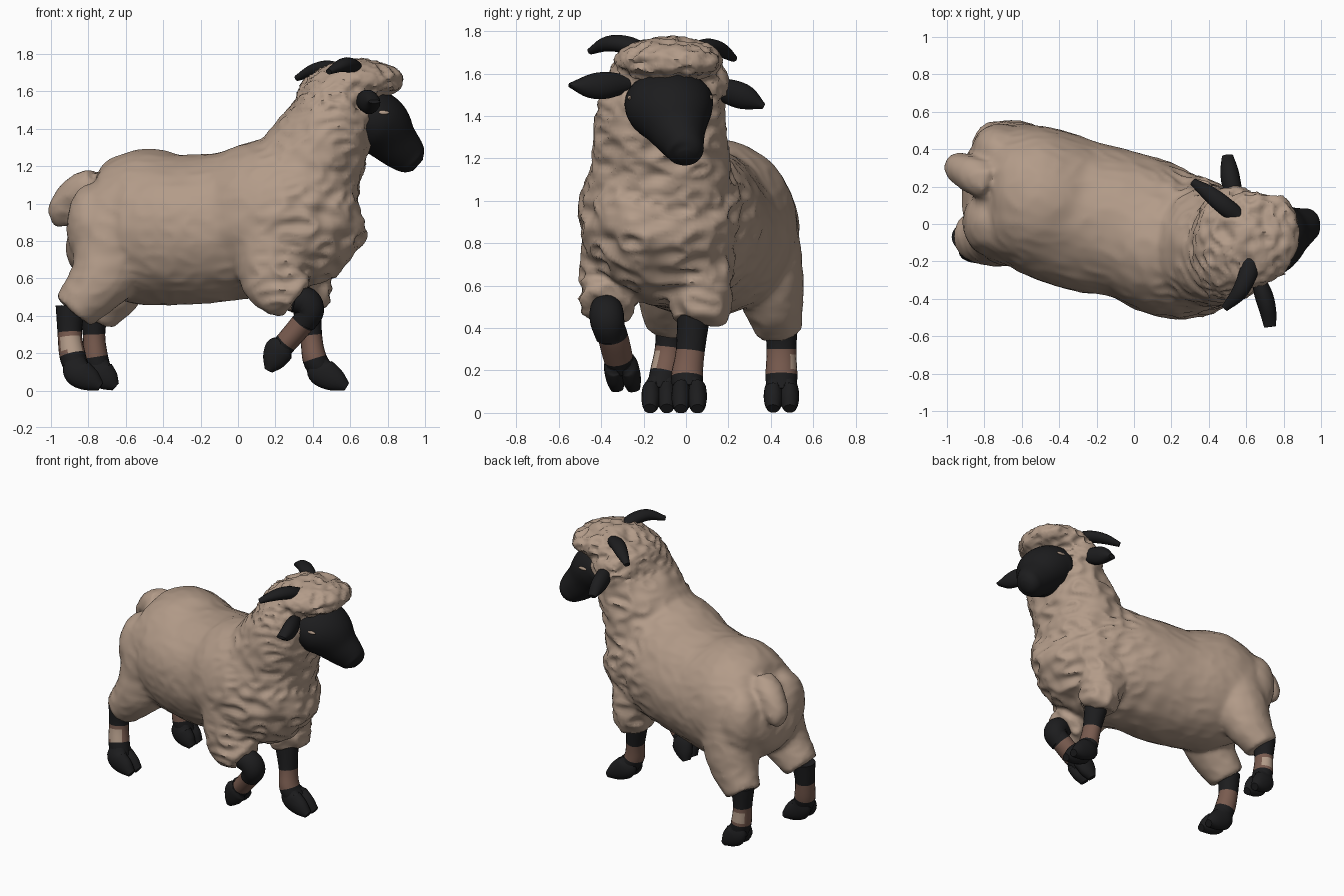
import bpy, bmesh, math
from mathutils import Vector, noise

cube = bpy.data.objects.get("Cube")
if cube:
    bpy.data.objects.remove(cube, do_unlink=True)


def material(name, rgb):
    m = bpy.data.materials.new(name)
    m.use_nodes = True
    m.diffuse_color = (*rgb, 1)
    bsdf = next(n for n in m.node_tree.nodes if n.type == "BSDF_PRINCIPLED")
    bsdf.inputs["Base Color"].default_value = (*rgb, 1)
    bsdf.inputs["Roughness"].default_value = 0.9
    return m


WOOL = material("tan_wool", (0.45, 0.33, 0.25))
DARK = material("black_hide", (0.012, 0.012, 0.013))
BROWN = material("brown_band", (0.19, 0.105, 0.078))
X, Y, Z = Vector((1, 0, 0)), Vector((0, 1, 0)), Vector((0, 0, 1))


def spline(points, steps):
    """Catmull-Rom through (x, y, z, width, depth) sections."""
    p = [Vector(q) for q in points]
    p = [p[0] * 2 - p[1]] + p + [p[-1] * 2 - p[-2]]
    out = []
    for a, b, c, d in zip(p, p[1:], p[2:], p[3:]):
        for i in range(steps):
            t = i / steps
            out.append((b * 2 + (c - a) * t + (a * 2 - b * 5 + c * 4 - d) * t * t
                        + (b * 3 - a - c * 3 + d) * t ** 3) * 0.5)
    return out + [p[-2]]


def tube(bm, points, ref=Y, sides=20, steps=5, mats=None):
    """Loft elliptical rings along a path; ref is the width direction."""
    path = spline(points, steps)
    centres = [Vector(q[:3]) for q in path]
    rings = []
    for i, q in enumerate(path):
        t = (centres[min(i + 1, len(path) - 1)] - centres[max(i - 1, 0)]).normalized()
        u = (ref - t * ref.dot(t)).normalized()
        w = t.cross(u)
        ring = []
        for k in range(sides):
            a = math.tau * k / sides
            co = (centres[i] + u * max(q[3], 0.004) * math.cos(a)
                  + w * max(q[4], 0.004) * math.sin(a))
            co.z = max(co.z, 0)
            ring.append(bm.verts.new(co))
        rings.append(ring)
    for i, (r, s) in enumerate(zip(rings, rings[1:])):
        for k in range(sides):
            j = (k + 1) % sides
            f = bm.faces.new((r[k], r[j], s[j], s[k]))
            f.material_index = mats[i // steps] if mats else 0
    bm.faces.new(rings[0])
    bm.faces.new(rings[-1])


def ball(bm, centre, radii):
    made = bmesh.ops.create_uvsphere(bm, u_segments=20, v_segments=12, radius=1)
    for v in made["verts"]:
        v.co = Vector(centre) + Vector(a * b for a, b in zip(v.co, radii))


def finish(bm, name, mats, angle=50):
    bmesh.ops.recalc_face_normals(bm, faces=bm.faces)
    mesh = bpy.data.meshes.new(name)
    bm.to_mesh(mesh)
    bm.free()
    ob = bpy.data.objects.new(name, mesh)
    bpy.context.collection.objects.link(ob)
    for m in mats:
        mesh.materials.append(m)
    bpy.ops.object.select_all(action="DESELECT")
    ob.select_set(True)
    bpy.context.view_layer.objects.active = ob
    bpy.ops.object.shade_smooth_by_angle(angle=math.radians(angle))
    return ob


# Fleece: trunk, neck, head, upper legs, buttocks and tail fused together
bm = bmesh.new()
tube(bm, [(-.88, .16, .92, .2, .16), (-.77, .16, .89, .33, .31), (-.55, .14, .88, .39, .41),
          (-.3, .05, .86, .4, .4), (0, -.02, .89, .39, .4), (.2, -.11, .93, .39, .42),
          (.4, -.12, .95, .36, .38), (.55, -.11, .98, .27, .27), (.6, -.1, 1, .15, .16)], sides=32)
tube(bm, [(.3, -.12, 1, .36, .34), (.38, -.12, 1.2, .32, .29), (.49, -.12, 1.4, .3, .24),
          (.53, -.1, 1.54, .27, .21), (.55, -.09, 1.62, .2, .16)], sides=32)
ball(bm, (.53, -.09, 1.55), (.22, .285, .18))
ball(bm, (.63, -.08, 1.655), (.22, .25, .11))
ball(bm, (.76, -.06, 1.655), (.115, .215, .075))
tube(bm, [(.16, -.3, .85, .19, .22), (.2, -.36, .6, .15, .18), (.31, -.38, .49, .12, .12)])
tube(bm, [(.32, .03, .85, .19, .2), (.35, .07, .6, .15, .15), (.37, .055, .43, .125, .11)])
tube(bm, [(-.62, -.02, .85, .21, .26), (-.73, -.07, .6, .16, .18), (-.88, -.07, .42, .125, .12)])
tube(bm, [(-.6, .33, .85, .2, .24), (-.66, .4, .58, .16, .18), (-.77, .44, .39, .115, .12)])
ball(bm, (-.77, .01, .87), (.15, .18, .24))
ball(bm, (-.72, .38, .87), (.15, .16, .24))
tube(bm, [(-.76, .22, 1.12, .09, .08), (-.86, .26, 1.06, .1, .09), (-.925, .295, .98, .085, .085),
          (-.945, .31, .92, .065, .06), (-.945, .31, .88, .03, .03)])
fleece = finish(bm, "fleece", [WOOL])
remesh = fleece.modifiers.new("fuse", "REMESH")
remesh.mode, remesh.voxel_size = "VOXEL", 0.018
relax = fleece.modifiers.new("relax", "SMOOTH")
relax.factor, relax.iterations = 0.5, 8
graph = bpy.context.evaluated_depsgraph_get()
fused = bpy.data.meshes.new_from_object(fleece.evaluated_get(graph))
bpy.data.objects.remove(fleece, do_unlink=True)

# Woolly folds, deeper on the chest, neck and head
bm = bmesh.new()
bm.from_mesh(fused)
bm.normal_update()
moves = []
for v in bm.verts:
    c = v.co
    front = min(max((c.x - 0.05 + 0.3 * max(0, 0.8 - c.z)) / 0.4, 0), 1)
    size = 1.7 if c.z > 1.5 else 1
    fold = 0.3 - abs(noise.noise(Vector((c.x * 8, c.y * 8, c.z * 13)) * size))
    moves.append(v.normal * (fold * (0.008 + 0.04 * front)
                             + 0.008 * noise.noise(c * 5)))
for v, m in zip(bm.verts, moves):
    v.co += m
finish(bm, "fleece", [WOOL], 60)

# Bare face and muzzle
bm = bmesh.new()
tube(bm, [(.6, -.09, 1.48, .19, .13), (.7, -.08, 1.455, .21, .165), (.77, -.06, 1.405, .19, .165),
          (.84, -.035, 1.325, .135, .13), (.905, -.01, 1.26, .097, .105),
          (.94, 0, 1.225, .08, .08), (.962, 0, 1.205, .035, .04)], sides=28)
face = finish(bm, "face", [DARK])

# Small woolly lids resting on the face
for side, spot in (("right", (.78, -.28, 1.49)), ("left", (.755, .16, 1.5))):
    hit = face.closest_point_on_mesh(Vector(spot))[1]
    bm = bmesh.new()
    ball(bm, hit, (.035, .009, .011))
    finish(bm, side + "_eyelid", [WOOL])

# Ears and horns
leaves = {
    "right_ear": [(.65, -.26, 1.555, .03, .035), (.69, -.37, 1.545, .048, .064),
                  (.715, -.46, 1.54, .045, .055), (.728, -.55, 1.545, .032, .01)],
    "left_ear": [(.565, .1, 1.55, .03, .03), (.525, .2, 1.515, .05, .06),
                 (.51, .285, 1.485, .048, .058), (.5, .365, 1.445, .03, .015)],
}
horns = {
    "right_horn": [(.63, -.19, 1.7, .04, .05), (.605, -.28, 1.735, .042, .05),
                   (.56, -.37, 1.74, .036, .042), (.485, -.45, 1.705, .016, .02)],
    "left_horn": [(.57, .03, 1.7, .04, .045), (.48, .1, 1.725, .04, .05),
                  (.4, .165, 1.71, .034, .042), (.315, .225, 1.67, .016, .02)],
}
for group, ref in ((leaves, X), (horns, Z)):
    for name, path in group.items():
        bm = bmesh.new()
        tube(bm, path, ref, sides=14)
        finish(bm, name, [DARK])


def leg(name, path, tip, patch=0):
    """Shin with a brown band, then two toes; patch is the side of a tan spot."""
    bm = bmesh.new()
    tube(bm, path, mats=[0, 1, 0])
    bmesh.ops.recalc_face_normals(bm, faces=bm.faces)
    middle = (path[1][2] + path[2][2]) / 2
    for f in bm.faces:
        near = abs(f.calc_center_median().z - middle) < 0.04
        if patch and near and f.normal.y * patch > 0.55:
            f.material_index = 2
    # Cloven hoof with a flat sole
    ankle, low = Vector(path[2][:3]), Vector(path[3][:3])
    for s in (-1, 1):
        off = Y * 0.036 * s
        a, b, c = ankle * 0.6 + low * 0.4 + off * 0.7, low + off, Vector(tip) + off * 1.1
        tube(bm, [(*a, .042, .06), (*b, .046, .078), (*(b * 0.45 + c * 0.55), .044, .062),
                  (*c, .03, .026)], sides=16)
    finish(bm, name, [DARK, BROWN, WOOL])


leg("right_hind_leg", [(-.895, -.07, .45, .075, .08), (-.9, -.08, .31, .066, .065),
                       (-.885, -.1, .19, .07, .07), (-.855, -.125, .1, .065, .065)],
    (-.735, -.13, .02), -1)
leg("left_hind_leg", [(-.77, .45, .44, .08, .08), (-.77, .45, .3, .07, .06),
                      (-.76, .45, .18, .075, .065), (-.74, .45, .1, .07, .065)],
    (-.655, .45, .02), 1)
leg("left_foreleg", [(.36, .04, .5, .08, .085), (.39, .02, .29, .068, .06),
                     (.41, .005, .17, .075, .065), (.45, .015, .1, .07, .065)],
    (.58, .015, .018))
# Raised foreleg: knee above, folded shin below
bm = bmesh.new()
tube(bm, [(.3, -.38, .49, .07, .07), (.36, -.375, .475, .08, .08),
          (.385, -.37, .425, .08, .075), (.35, -.355, .36, .07, .065)])
finish(bm, "right_knee", [DARK])
leg("right_foreleg", [(.39, -.37, .43, .07, .06), (.345, -.345, .36, .072, .063),
                      (.26, -.32, .26, .07, .06), (.22, -.305, .215, .06, .06)],
    (.165, -.285, .11))
